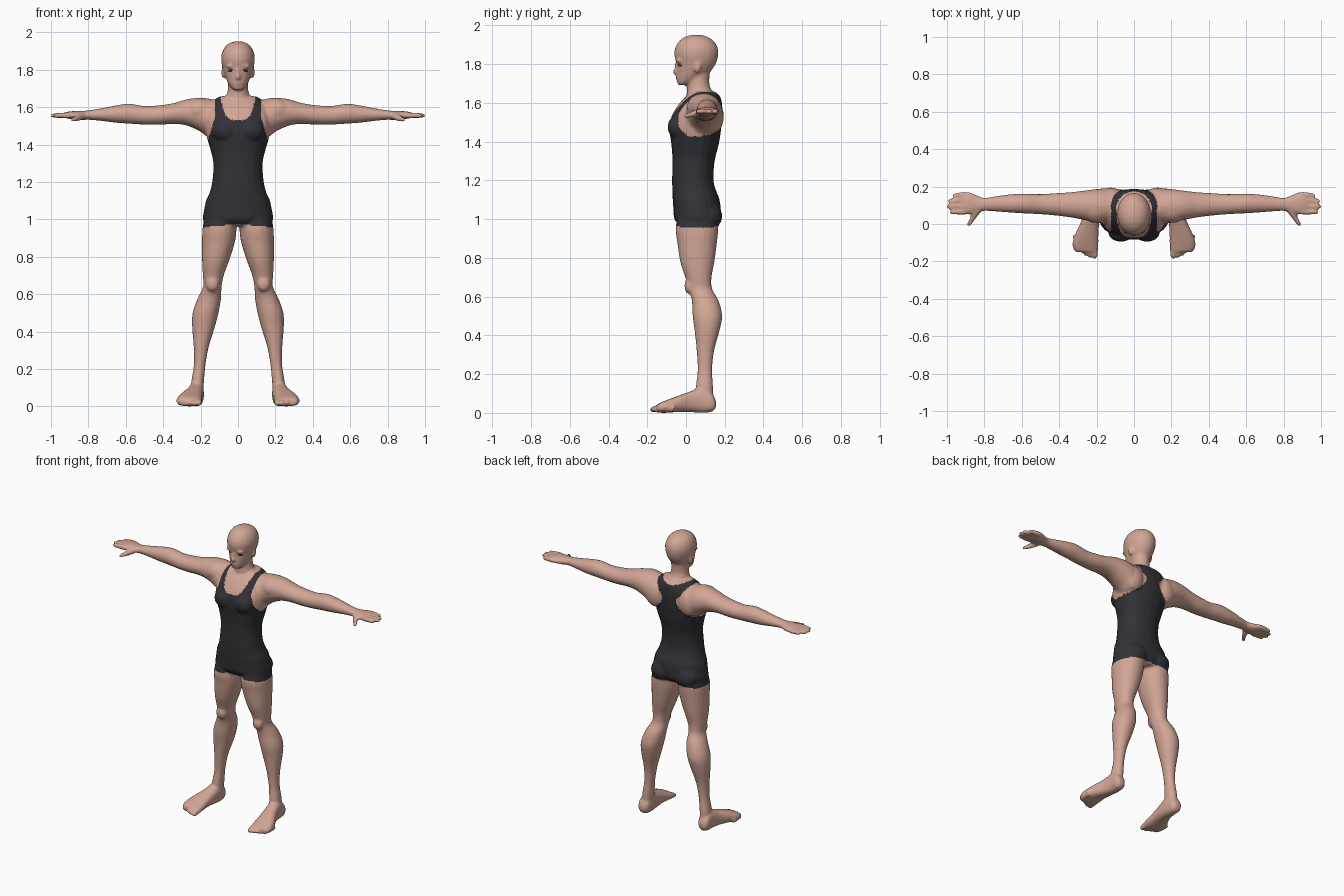
import bpy
import bmesh
from math import cos, sin, pi, hypot, copysign
from mathutils import Vector

cube = bpy.data.objects.get("Cube")
if cube:
    bpy.data.objects.remove(cube, do_unlink=True)


def material(name, colour):
    mat = bpy.data.materials.new(name)
    mat.use_nodes = True
    mat.diffuse_color = (*colour, 1)
    shader = mat.node_tree.nodes["Principled BSDF"]
    shader.inputs["Base Color"].default_value = (*colour, 1)
    shader.inputs["Roughness"].default_value = 0.8
    return mat


skin = material("skin", (0.64, 0.38, 0.30))
charcoal = material("charcoal_fabric", (0.032, 0.032, 0.038))

bm = bmesh.new()
SIDES, STEPS = 20, 3


def spline(a, b, c, d, t):
    """Smooth curve through b and c."""
    return b + 0.5 * t * (c - a + t * (2*a - 5*b + 4*c - d + t * (3*(b - c) + d - a)))


def power(value, exponent):
    return copysign(abs(value) ** exponent, value)


def loft(rows, axis="z", side=1, square=0.9):
    """Skin rounded sections; a row holds the station and two ranges."""
    dense = []
    last = len(rows) - 1
    for i in range(last):
        four = [rows[max(0, i - 1)], rows[i], rows[i + 1], rows[min(last, i + 2)]]
        for k in range(STEPS):
            dense.append([spline(*vals, k / STEPS) for vals in zip(*four)])
    dense.append(rows[-1])
    rings = []
    for station, a0, a1, b0, b1 in dense:
        ring = []
        for k in range(SIDES):
            angle = 2 * pi * k / SIDES
            a = (a0 + a1) / 2 + (a1 - a0) / 2 * power(cos(angle), square)
            b = (b0 + b1) / 2 + (b1 - b0) / 2 * power(sin(angle), square)
            point = {"x": (station, a, b), "y": (a, station, b), "z": (a, b, station)}[axis]
            ring.append(bm.verts.new((point[0] * side, point[1], point[2])))
        rings.append(ring)
    bm.faces.new(rings[0])
    bm.faces.new(rings[-1])
    for low, high in zip(rings, rings[1:]):
        for k in range(SIDES):
            n = (k + 1) % SIDES
            bm.faces.new((low[k], low[n], high[n], high[k]))


def centred(rows):
    """Rows with a half width, symmetric about x = 0."""
    return [(z, -w, w, front, back) for z, w, front, back in rows]


def around(station, a, b, ra, rb):
    return (station, a - ra, a + ra, b - rb, b + rb)


def blob(centre, radii, side=1):
    """Ellipsoid for a muscle or facial feature."""
    x, y, z = centre
    rows = []
    for k in range(-3, 4):
        angle = k * 0.5
        rows.append(around(z + radii[2] * sin(angle), x, y,
                           radii[0] * cos(angle), radii[1] * cos(angle)))
    loft(rows, "z", side, 1)


def digit(start, end, r0, r1, axis, side):
    """Tapered, round-ended finger, thumb or toe; points are station first."""
    start, end = Vector(start), Vector(end)
    tip = 1 + 0.9 * r1 / (end - start).length
    rows = []
    for t in (0, .35, .7, 1, tip):
        r = r0 + (r1 - r0) * t if t <= 1 else r1 * 0.4
        rows.append(around(*start.lerp(end, t), r, r))
    loft(rows, axis, side, 1)


# Torso
loft(centred([
    (.965, .165, -.03, .15), (1.0, .188, -.06, .178), (1.05, .182, -.065, .18),
    (1.105, .17, -.069, .172), (1.135, .155, -.07, .16), (1.2, .138, -.072, .142),
    (1.3, .132, -.07, .148), (1.38, .15, -.075, .168), (1.46, .172, -.085, .181),
    (1.53, .178, -.075, .187), (1.59, .165, -.04, .187), (1.635, .132, .0, .175),
    (1.658, .095, .03, .15)]))

# Neck
loft(centred([(1.6, .085, .015, .165), (1.65, .066, .005, .14),
              (1.7, .054, .008, .12), (1.77, .054, .015, .125)]), square=1)

# Head with nose and mouth
loft(centred([
    (1.692, .022, -.04, .0), (1.71, .042, -.047, .05), (1.75, .064, -.05, .115),
    (1.8, .08, -.05, .153), (1.85, .09, -.061, .167), (1.89, .086, -.054, .162),
    (1.925, .068, -.03, .138), (1.945, .04, .005, .1), (1.952, .012, .04, .065)]), square=1)
blob((0, -.047, 1.762), (.013, .022, .02))
blob((0, -.046, 1.785), (.009, .013, .03))
blob((0, -.04, 1.728), (.024, .014, .008))

for side in (1, -1):
    # Ear and brow
    blob((.079, .06, 1.785), (.01, .018, .032), side)
    blob((.036, -.035, 1.818), (.03, .016, .009), side)

    # Chest, shoulder and hip muscles
    blob((.07, -.045, 1.475), (.068, .05, .06), side)
    blob((.205, .09, 1.58), (.085, .085, .07), side)
    blob((.125, .145, 1.53), (.07, .05, .085), side)
    blob((.085, .115, 1.015), (.085, .072, .07), side)

    # Arm and palm
    loft([
        (.08, .02, .18, 1.46, 1.63), (.15, .0, .19, 1.435, 1.645),
        (.2, .008, .187, 1.468, 1.65), (.27, .022, .178, 1.5, 1.643),
        (.34, .035, .17, 1.51, 1.622), (.42, .045, .165, 1.505, 1.61),
        (.5, .052, .16, 1.506, 1.606), (.58, .056, .162, 1.511, 1.618),
        (.65, .06, .16, 1.516, 1.61), (.73, .066, .15, 1.526, 1.594),
        (.8, .07, .14, 1.532, 1.583), (.84, .06, .153, 1.53, 1.579),
        (.88, .051, .17, 1.534, 1.579), (.92, .052, .17, 1.54, 1.574)], "x", side, 1)

    # Fingers and thumb
    for i, tip in enumerate((.975, .99, .985, .96)):
        y = .066 + .03 * i
        digit((.9, y, 1.556), (tip, y - .003, 1.555), .017, .012, "x", side)
    digit((.065, .84, 1.55), (-.003, .882, 1.532), .021, .012, "y", side)

    # Leg
    loft([
        (1.03, .01, .175, -.04, .165), (.95, .008, .19, -.054, .167),
        (.88, .016, .192, -.045, .16), (.78, .047, .192, -.03, .147),
        (.7, .076, .188, -.004, .132), (.64, .088, .186, .012, .135),
        (.58, .09, .215, .03, .168), (.5, .104, .243, .034, .187),
        (.42, .125, .245, .045, .172), (.32, .156, .237, .055, .145),
        (.22, .174, .236, .06, .135), (.13, .182, .25, .05, .14),
        (.05, .19, .25, .045, .14)], "z", side, .95)
    blob((.137, .018, .655), (.036, .026, .042), side)

    # Foot and toes
    loft([
        (.155, .21, .245, .03, .06), (.135, .188, .262, .006, .1),
        (.08, .182, .265, .0, .13), (.02, .185, .28, .004, .11),
        (-.05, .19, .312, .004, .085), (-.11, .19, .33, .0, .062),
        (-.15, .193, .315, .002, .045)], "y", side, .8)
    for i in range(5):
        x, y = .21 + .025 * i, -.172 + .004 * i * i
        digit((y + .05, x, .026), (y, x, .018), .019, .016 - .001 * i, "y", side)

bmesh.ops.recalc_face_normals(bm, faces=bm.faces)
mesh = bpy.data.meshes.new("body")
bm.to_mesh(mesh)
bm.free()
body = bpy.data.objects.new("body", mesh)
bpy.context.collection.objects.link(body)
bpy.context.view_layer.objects.active = body
body.select_set(True)

# Fuse the parts into one continuous surface
remesh = body.modifiers.new("fuse", "REMESH")
remesh.mode = "VOXEL"
remesh.voxel_size = 0.008
relax = body.modifiers.new("relax", "SMOOTH")
relax.factor = 0.5
relax.iterations = 4
for modifier in (remesh.name, relax.name):
    bpy.ops.object.modifier_apply(modifier=modifier)


def in_suit(x, y, z):
    """Racerback leotard with short legs."""
    x = abs(x)
    if z < .975 - .1 * x or x > .2 or z > 1.67:
        return False
    if z < 1.425:
        return True
    if y < .1:
        # Scooped front neckline with shoulder straps
        neckline = 1.53 + .12 * (x / .094) ** 4
        return x < .122 + .3 * max(0, 1.55 - z) and z < neckline
    if z > 1.59:
        return .088 < hypot(x, 1.2 * (y - .1)) < .124
    return x < .052 + .1 * (max(0, 1.55 - z) / .12) ** 2 + max(0, z - 1.55)


def in_eye(x, y, z):
    return y < .02 and abs(abs(x) - .041) < .011 and abs(z - 1.796) < .005


# Colour the suit and eyes
body.data.materials.clear()
body.data.materials.append(skin)
body.data.materials.append(charcoal)
for face in body.data.polygons:
    face.material_index = int(in_suit(*face.center) or in_eye(*face.center))
bpy.ops.object.shade_smooth()
